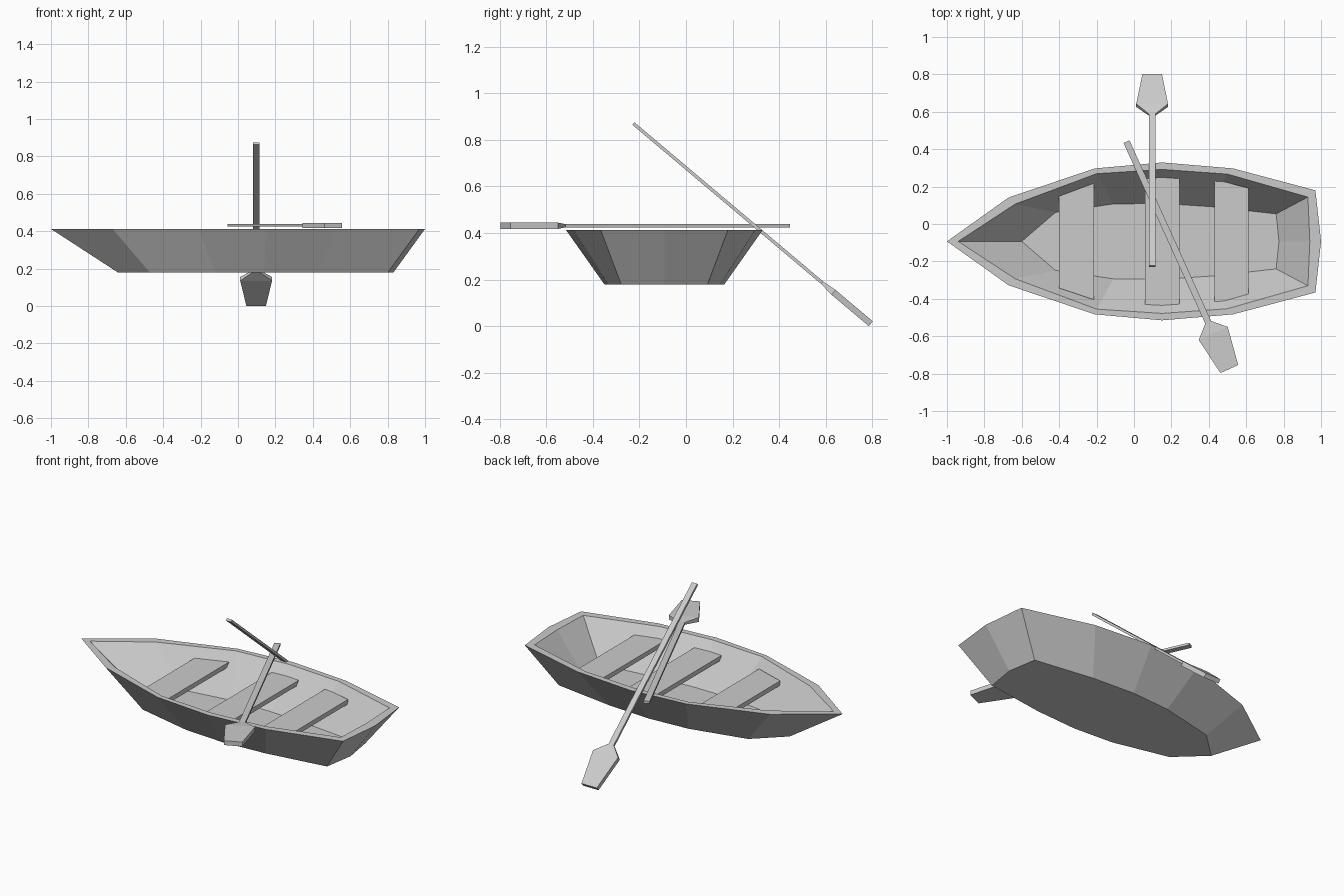
import bpy
import bmesh
from mathutils import Matrix, Vector

cube = bpy.data.objects.get("Cube")
if cube:
    bpy.data.objects.remove(cube, do_unlink=True)

grey = bpy.data.materials.new("plain_grey")
grey.use_nodes = True
colour = (0.6, 0.6, 0.6, 1)
grey.diffuse_color = colour
grey.node_tree.nodes["Principled BSDF"].inputs["Base Color"].default_value = colour

KEEL_Y = -0.093
RIM_Z, BASE_Z, FLOOR_Z, SEAT_Z = 0.412, 0.178, 0.192, 0.36

# Half outlines from bow to stern: (x, half width)
RIM_OUTER = [(-1, 0), (-0.67, 0.235), (-0.21, 0.39), (0.15, 0.422),
             (0.53, 0.39), (0.97, 0.273), (1, 0)]
RIM_INNER = [(-0.94, 0), (-0.635, 0.2), (-0.2, 0.362), (0.15, 0.385),
             (0.5, 0.36), (0.93, 0.237), (0.94, 0)]
BASE = [(-0.64, 0), (-0.47, 0.16), (-0.12, 0.24), (0.14, 0.257),
        (0.42, 0.24), (0.8, 0.185), (0.83, 0)]
FLOOR = [(-0.6, 0), (-0.42, 0.155), (-0.11, 0.2), (0.15, 0.203),
         (0.42, 0.185), (0.76, 0.147), (0.775, 0)]


def finish(name, bm):
    bmesh.ops.recalc_face_normals(bm, faces=bm.faces)
    mesh = bpy.data.meshes.new(name)
    bm.to_mesh(mesh)
    bm.free()
    mesh.materials.append(grey)
    obj = bpy.data.objects.new(name, mesh)
    bpy.context.collection.objects.link(obj)
    return obj


def mirrored(half):
    """Close a half outline into a loop about the keel."""
    return half + [(x, -w) for x, w in reversed(half) if w > 0]


def loft(name, loops):
    """Skin a list of equal loops of 3D points and cap both ends."""
    bm = bmesh.new()
    rings = [[bm.verts.new(p) for p in loop] for loop in loops]
    for a, b in zip(rings, rings[1:]):
        n = len(a)
        for i in range(n):
            j = (i + 1) % n
            bm.faces.new((a[i], a[j], b[j], b[i]))
    bm.faces.new(rings[0])
    bm.faces.new(rings[-1])
    return finish(name, bm)


def level(outline, z):
    return [(x, y + KEEL_Y, z) for x, y in outline]


# Hull shell: base, outer side, flat rim, inner side, floor
loft("hull", [level(mirrored(BASE), BASE_Z), level(mirrored(RIM_OUTER), RIM_Z),
              level(mirrored(RIM_INNER), RIM_Z), level(mirrored(FLOOR), FLOOR_Z)])

# Seats, with ends cut to the inner hull at seat height
t = (SEAT_Z - FLOOR_Z) / (RIM_Z - FLOOR_Z)
SECTION = [Vector(f).lerp(Vector(r), t) for f, r in zip(FLOOR, RIM_INNER)]


def half_width(x):
    for a, b in zip(SECTION, SECTION[1:]):
        if a.x <= x <= b.x:
            return a.y + (b.y - a.y) * (x - a.x) / (b.x - a.x)


for name, x0, x1 in [("bow_seat", -0.4, -0.213), ("middle_seat", 0.06, 0.243),
                     ("stern_seat", 0.43, 0.613)]:
    xs = [x0] + [p.x for p in SECTION if x0 < p.x < x1] + [x1]
    outline = mirrored([(x, half_width(x)) for x in xs])
    loft(name, [level(outline, SEAT_Z - 0.028), level(outline, SEAT_Z)])


# Oars: square shaft flaring into a thicker tapered blade
def oar(name, start, direction, up):
    d, n = Vector(direction).normalized(), Vector(up).normalized()
    side = n.cross(d)
    frame = Matrix((d, side, n)).transposed()
    loops = []
    for s, w, h in [(0, 0.035, 0.014), (1.06, 0.035, 0.014),
                    (1.125, 0.17, 0.027), (1.334, 0.104, 0.027)]:
        corners = [(-1, -1), (1, -1), (1, 1), (-1, 1)]
        loops.append([Vector(start) + frame @ Vector((s, a * w / 2, b * h / 2))
                      for a, b in corners])
    loft(name, loops)


oar("tilted_oar", (0.097, -0.226, 0.87), (0, 1.02, -0.86), (0, 0.86, 1.02))
oar("resting_oar", (-0.04, 0.44, 0.431), (0.412, -0.911, 0), (0, 0, 1))
